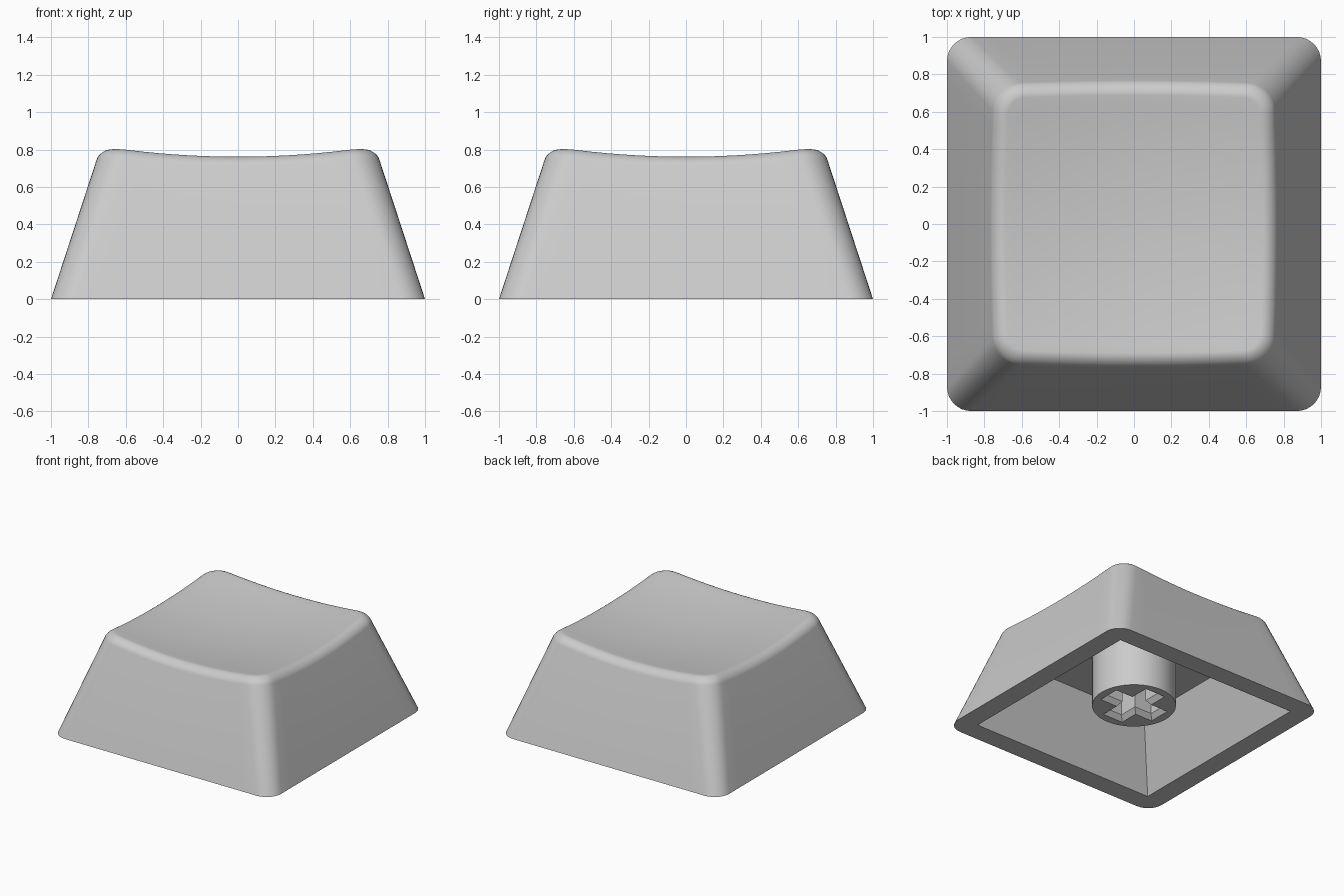
import bpy, bmesh, math
from mathutils import Vector

if "Cube" in bpy.data.objects:
    bpy.data.objects.remove(bpy.data.objects["Cube"])

CORNER, EDGE = 8, 14          # segments per rounded corner / straight side
TAPER = 0.327                 # inward lean of the outer walls
FILLET = 0.06                 # size of the rounded rim
CEILING, STEM_END = 0.515, 0.11

grey = bpy.data.materials.new("grey_plastic")
grey.diffuse_color = (0.6, 0.6, 0.6, 1)
grey.use_nodes = True
grey.node_tree.nodes["Principled BSDF"].inputs["Base Color"].default_value = grey.diffuse_color


def rounded_square(half, radius):
    """Points of a rounded square, always the same count."""
    pts = []
    for q in range(4):
        rot = math.pi / 2 * q
        c = half - radius
        quarter = []
        for i in range(CORNER + 1):
            a = math.pi / 2 * i / CORNER
            quarter.append((c + radius * math.cos(a), c + radius * math.sin(a)))
        for i in range(1, EDGE):
            quarter.append((c - 2 * c * i / EDGE, half))
        for x, y in quarter:
            pts.append((x * math.cos(rot) - y * math.sin(rot),
                        x * math.sin(rot) + y * math.cos(rot)))
    return pts


COUNT = len(rounded_square(1, 0.1))


def dish(x, y):
    return 0.709 + 0.11 * (x * x + y * y)


def wall(i, z):
    x, y = rounded_square(1 - TAPER * z, 0.13 + 0.025 * z)[i]
    return Vector((x, y, z))


def finish(bm, name):
    bmesh.ops.remove_doubles(bm, verts=bm.verts, dist=1e-5)
    bmesh.ops.recalc_face_normals(bm, faces=bm.faces)
    mesh = bpy.data.meshes.new(name)
    bm.to_mesh(mesh)
    bm.free()
    mesh.materials.append(grey)
    obj = bpy.data.objects.new(name, mesh)
    bpy.context.collection.objects.link(obj)
    bpy.ops.object.select_all(action='DESELECT')
    obj.select_set(True)
    bpy.context.view_layer.objects.active = obj
    bpy.ops.object.shade_smooth_by_angle(angle=math.radians(30))
    return obj


def bridge(bm, a, b):
    for i in range(len(a)):
        j = (i + 1) % len(a)
        bm.faces.new((a[i], a[j], b[j], b[i]))


# Cap shell: ceiling, inner walls, bottom lip, outer walls, rim, dish
rows = [[Vector((x, y, z)) for x, y in rounded_square(h, 0)]
        for h, z in ((0.62, CEILING), (0.836, 0))]
rows.append([wall(i, 0) for i in range(COUNT)])

FILLET_STEPS = 8
rim = [[] for _ in range(FILLET_STEPS + 1)]
for i in range(COUNT):
    z = 0.78
    for _ in range(6):
        p = wall(i, z)
        z = dish(p.x, p.y)
    p = wall(i, z)
    low = wall(i, z - FILLET)
    x, y = rounded_square(1 - TAPER * z - FILLET, 0.09)[i]
    top = Vector((x, y, dish(x, y)))
    for s in range(FILLET_STEPS + 1):
        t = s / FILLET_STEPS
        w0, w1, w2 = (1 - t) ** 2, 2 * t * (1 - t) * 0.65, t * t
        rim[s].append((low * w0 + p * w1 + top * w2) / (w0 + w1 + w2))
rows += rim
for k in (0.92, 0.8, 0.65, 0.5, 0.35, 0.2, 0.08):
    rows.append([Vector((v.x * k, v.y * k, dish(v.x * k, v.y * k))) for v in rim[-1]])

bm = bmesh.new()
loops = [[bm.verts.new(co) for co in row] for row in rows]
for a, b in zip(loops, loops[1:]):
    bridge(bm, a, b)
bm.faces.new(loops[0])
centre = bm.verts.new((0, 0, dish(0, 0)))
for i in range(COUNT):
    bm.faces.new((loops[-1][i], loops[-1][(i + 1) % COUNT], centre))
finish(bm, "cap_shell")


# Stem: round post with a cross-shaped socket, chamfered at its mouth
def cross(inset):
    ln, w = 0.25 - inset, 0.092 - inset
    pts = []
    for q in range(4):
        c, s = round(math.cos(math.pi / 2 * q)), round(math.sin(math.pi / 2 * q))
        pts += [(x * c - y * s, x * s + y * c) for x, y in ((ln, -w), (ln, w), (w, w))]
    return pts


circle = [(0.316 * math.cos(math.tau * i / 48), 0.316 * math.sin(math.tau * i / 48))
          for i in range(48)]
bm = bmesh.new()
ends = []
for z, inset in ((STEM_END, 0), (CEILING + 0.03, 0.03)):
    outline = [[bm.verts.new((x, y, z)) for x, y in pts] for pts in (circle, cross(inset))]
    edges = [bm.edges.new((lp[i], lp[(i + 1) % len(lp)]))
             for lp in outline for i in range(len(lp))]
    bmesh.ops.triangle_fill(bm, edges=edges, use_beauty=True, normal=(0, 0, 1))
    ends.append(outline)
(outer_low, mouth), (outer_high, socket_top) = ends
throat = [bm.verts.new((x, y, STEM_END + 0.04)) for x, y in cross(0.03)]
bridge(bm, outer_low, outer_high)
bridge(bm, mouth, throat)
bridge(bm, throat, socket_top)
finish(bm, "stem")
